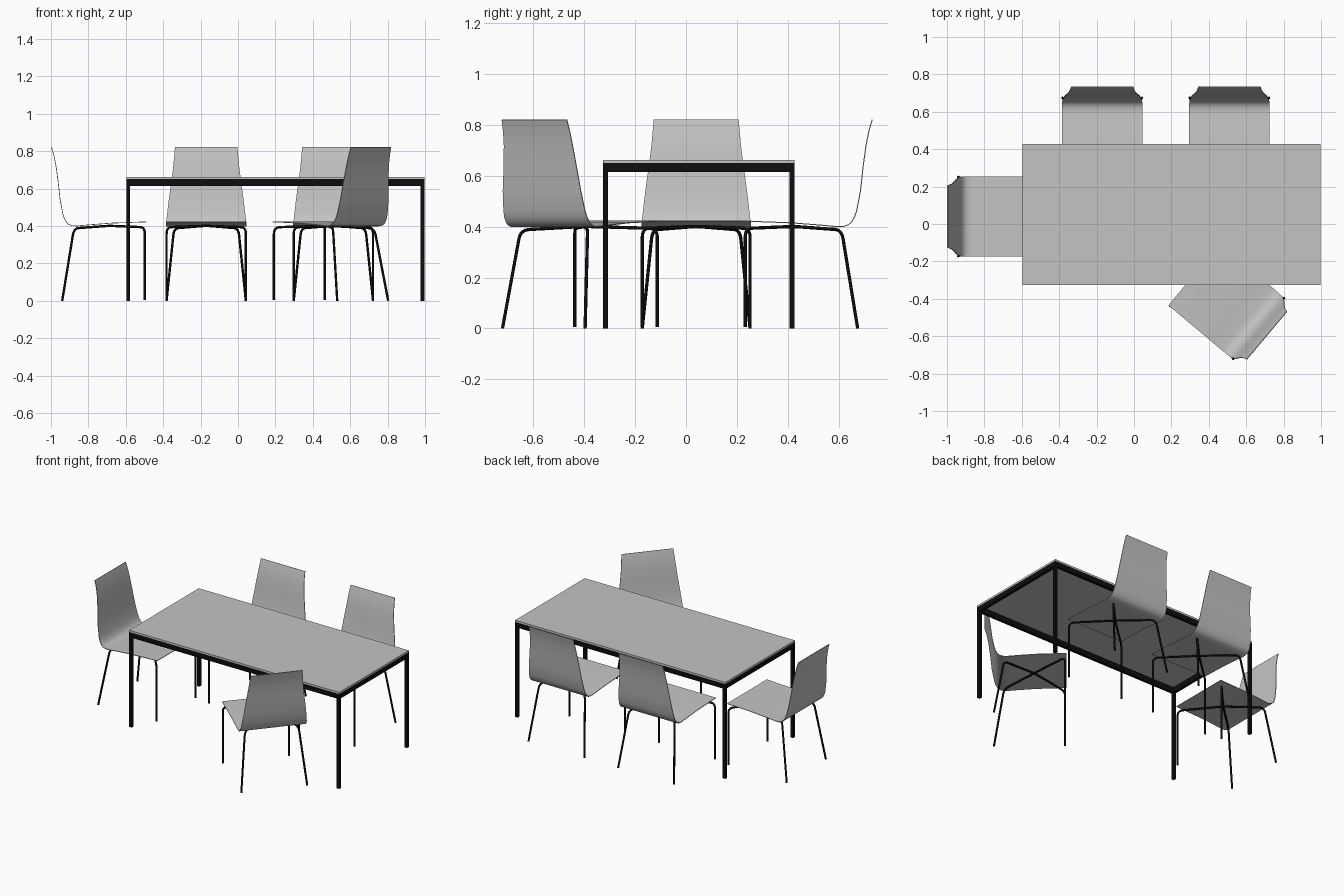
import bpy, bmesh
from math import radians
from mathutils import Vector

cube = bpy.data.objects.get("Cube")
if cube:
    bpy.data.objects.remove(cube, do_unlink=True)


def material(name, rgb):
    mat = bpy.data.materials.new(name)
    mat.use_nodes = True
    mat.diffuse_color = (*rgb, 1)
    mat.node_tree.nodes["Principled BSDF"].inputs["Base Color"].default_value = (*rgb, 1)
    return mat


GREY = material("light grey", (0.55, 0.55, 0.55))
BLACK = material("black metal", (0.004, 0.004, 0.004))


def add_object(name, data):
    obj = bpy.data.objects.new(name, data)
    bpy.context.collection.objects.link(obj)
    return obj


def box(name, low, high, mat):
    low, high = Vector(low), Vector(high)
    bm = bmesh.new()
    bmesh.ops.create_cube(bm, size=1)
    for v in bm.verts:
        v.co = Vector(v.co[i] * (high[i] - low[i]) for i in range(3))
    mesh = bpy.data.meshes.new(name)
    bm.to_mesh(mesh)
    bm.free()
    mesh.materials.append(mat)
    obj = add_object(name, mesh)
    obj.location = (low + high) / 2
    return obj


# Table: thin top, rails under its edge and square legs
X0, X1, Y0, Y1 = -0.597, 0.997, -0.327, 0.427
BAR, RAIL_Z, TOP_Z, HEIGHT = 0.02, 0.615, 0.65, 0.662
box("table_top", (X0, Y0, TOP_Z), (X1, Y1, HEIGHT), GREY)
for side, y in (("front", Y0), ("back", Y1 - BAR)):
    box(side + "_rail", (X0 + BAR, y, RAIL_Z), (X1 - BAR, y + BAR, TOP_Z), BLACK)
    for end, x in (("right", X0), ("left", X1 - BAR)):
        box(f"table_leg_{side}_{end}", (x, y, 0), (x + BAR, y + BAR, TOP_Z), BLACK)
for end, x in (("right", X0), ("left", X1 - BAR)):
    box(end + "_rail", (x, Y0 + BAR, RAIL_Z), (x + BAR, Y1 - BAR, TOP_Z), BLACK)


def shell_mesh():
    """Bent seat and back sheet, facing +x with its front edge at x = 0."""
    # distance along x, height, half width
    profile = [(0, 0.42, 0.215), (-0.19, 0.413, 0.215), (-0.306, 0.404, 0.215),
               (-0.37, 0.398, 0.215), (-0.395, 0.399, 0.215), (-0.415, 0.406, 0.215),
               (-0.428, 0.418, 0.214), (-0.439, 0.436, 0.212), (-0.448, 0.462, 0.209),
               (-0.463, 0.54, 0.2), (-0.474, 0.64, 0.186), (-0.485, 0.72, 0.176),
               (-0.496, 0.775, 0.171), (-0.509, 0.82, 0.167)]
    bm = bmesh.new()
    rows = [[bm.verts.new((x, s * w, z)) for s in (-1, 1)] for x, z, w in profile]
    for a, b in zip(rows, rows[1:]):
        bm.faces.new((a[0], a[1], b[1], b[0]))
    bmesh.ops.recalc_face_normals(bm, faces=bm.faces)
    bmesh.ops.solidify(bm, geom=bm.faces[:], thickness=0.004)
    bmesh.ops.recalc_face_normals(bm, faces=bm.faces)
    mesh = bpy.data.meshes.new("chair_shell")
    bm.to_mesh(mesh)
    bm.free()
    mesh.materials.append(GREY)
    return mesh


def rounded(points, radius):
    """Replace each inner corner by a short quadratic arc."""
    pts = [Vector(p) for p in points]
    path = [pts[0]]
    for a, b, c in zip(pts, pts[1:], pts[2:]):
        start = b + (a - b).normalized() * radius
        end = b + (c - b).normalized() * radius
        for i in range(6):
            t = i / 5
            path.append(start * (1 - t) ** 2 + b * 2 * t * (1 - t) + end * t ** 2)
    return path + [pts[-1]]


def legs_curve():
    """Two bent rods that cross below the seat."""
    curve = bpy.data.curves.new("chair_legs", "CURVE")
    curve.dimensions = "3D"
    curve.bevel_depth = 0.0065
    curve.bevel_resolution = 2
    curve.use_fill_caps = True
    for s in (-1, 1):
        path = rounded([(-0.45, s * 0.212, 0), (-0.387, s * 0.172, 0.387),
                        (-0.2, 0, 0.401), (-0.008, -s * 0.212, 0.393),
                        (-0.008, -s * 0.212, 0.005)], 0.035)
        spline = curve.splines.new("POLY")
        spline.points.add(len(path) - 1)
        for point, co in zip(spline.points, path):
            point.co = (*co, 1)
        spline.use_smooth = True
    curve.materials.append(BLACK)
    return curve


# Chairs: shared parts placed round the table
shell, legs = shell_mesh(), legs_curve()
places = {"end_chair": (-0.49, 0.04, 0), "back_chair_right": (-0.17, 0.225, -90),
          "back_chair_left": (0.51, 0.225, -90), "front_chair": (0.322, -0.27, 140)}
for name, (x, y, angle) in places.items():
    for part, data in (("shell", shell), ("legs", legs)):
        obj = add_object(f"{name}_{part}", data)
        obj.location = (x, y, 0)
        obj.rotation_euler.z = radians(angle)

# Smooth the bent sheet, keeping its rim sharp
bpy.ops.object.select_all(action="DESELECT")
seat = bpy.data.objects["end_chair_shell"]
seat.select_set(True)
bpy.context.view_layer.objects.active = seat
bpy.ops.object.shade_smooth_by_angle(angle=radians(40))
